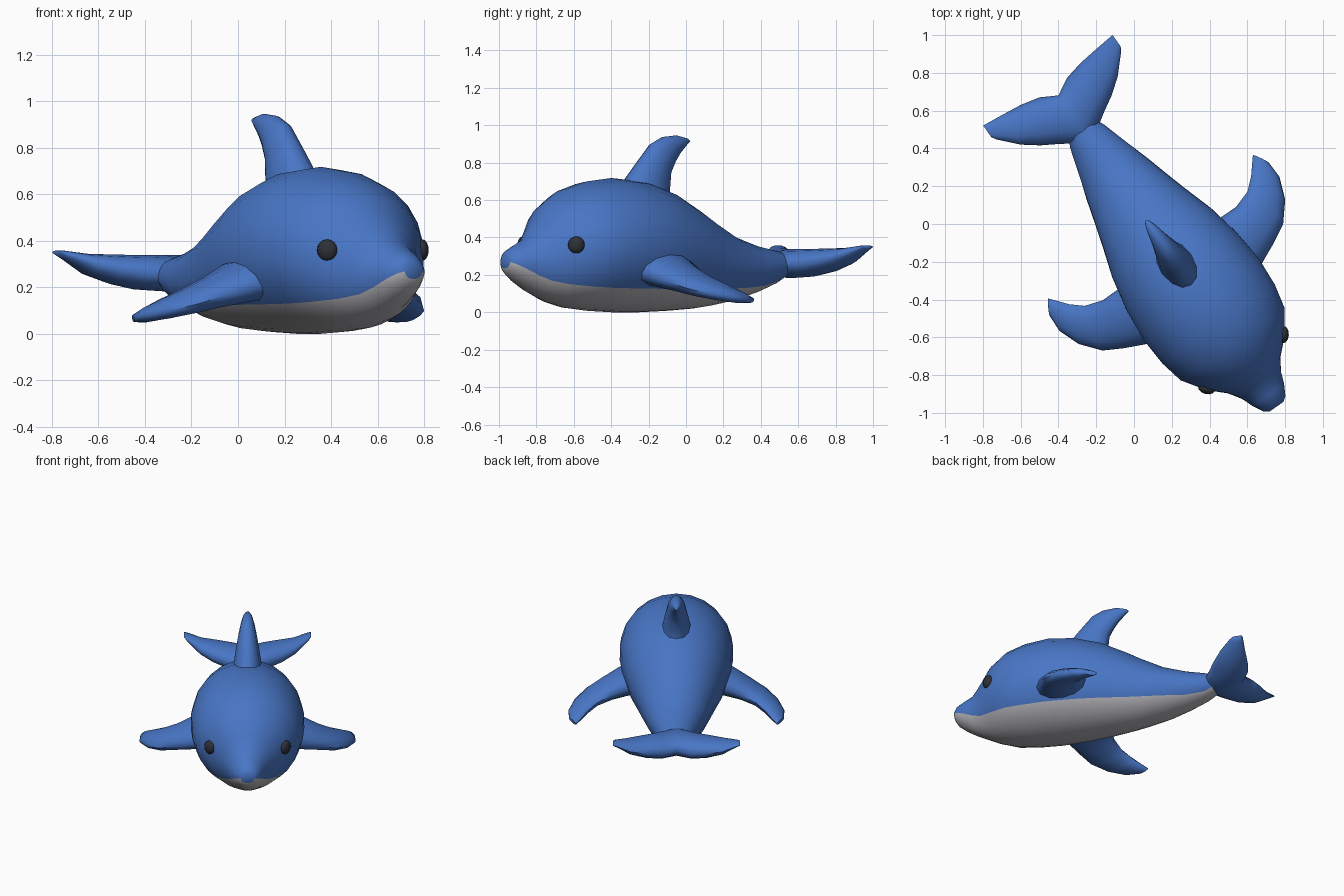
import bpy, bmesh, math
from mathutils import Vector, Matrix

if "Cube" in bpy.data.objects:
    bpy.data.objects.remove(bpy.data.objects["Cube"])

# Local frame: u = sideways, v = towards the tail; the animal is turned 35 degrees
PLACE = Matrix.Rotation(math.radians(35), 4, 'Z') @ Matrix.Translation((0.063, 0, 0))


def material(name, rgb):
    m = bpy.data.materials.new(name)
    m.diffuse_color = (*rgb, 1)
    m.use_nodes = True
    m.node_tree.nodes["Principled BSDF"].inputs["Base Color"].default_value = m.diffuse_color
    return m


BLUE = material("ocean blue", (0.065, 0.18, 0.56))
GREY = material("belly grey", (0.46, 0.46, 0.49))
DARK = material("eye black", (0.027, 0.03, 0.038))


def finish(name, bm, mats, angle=55):
    bmesh.ops.recalc_face_normals(bm, faces=bm.faces)
    bm.transform(PLACE)
    me = bpy.data.meshes.new(name)
    bm.to_mesh(me)
    bm.free()
    ob = bpy.data.objects.new(name, me)
    bpy.context.collection.objects.link(ob)
    for m in mats:
        me.materials.append(m)
    bpy.ops.object.select_all(action='DESELECT')
    ob.select_set(True)
    bpy.context.view_layer.objects.active = ob
    bpy.ops.object.shade_smooth_by_angle(angle=math.radians(angle))
    return ob


def loft(rings, grey_from=None):
    """Skin a list of closed rings; segments from grey_from on get material 1."""
    bm = bmesh.new()
    vs = [[bm.verts.new(p) for p in r] for r in rings]
    n = len(rings[0])
    for a, b in zip(vs, vs[1:]):
        for i in range(n):
            j = (i + 1) % n
            f = bm.faces.new((a[i], a[j], b[j], b[i]))
            if grey_from is not None and i >= grey_from:
                f.material_index = 1
    bm.faces.new(vs[0])
    bm.faces.new(vs[-1])
    return bm


# Body: v, half width, bottom, top, height of the colour line
BODY = [
    (-1.225, .045, .235, .300, .268), (-1.205, .072, .200, .332, .260),
    (-1.150, .102, .155, .362, .232), (-1.085, .127, .115, .395, .198),
    (-1.020, .170, .085, .485, .170), (-.940, .255, .052, .585, .150),
    (-.820, .338, .022, .660, .137), (-.690, .367, .008, .700, .130),
    (-.530, .377, .000, .718, .127), (-.350, .360, .000, .700, .125),
    (-.166, .322, .008, .640, .124), (.000, .268, .020, .550, .124),
    (.100, .238, .034, .488, .126), (.250, .195, .062, .405, .131),
    (.400, .147, .105, .357, .142), (.520, .110, .150, .332, .170),
    (.620, .065, .205, .310, .225)]
UP, LOW = 16, 10
rings = []
for v, w, zb, zt, line in BODY:
    h, zc = (zt - zb) / 2, (zt + zb) / 2
    a = math.asin((line - zc) / h)
    angs = [a + (math.pi - 2 * a) * i / UP for i in range(UP)]
    angs += [math.pi - a + (math.pi + 2 * a) * i / LOW for i in range(LOW)]
    rings.append([(w * math.cos(t), v, zc + h * math.sin(t)) for t in angs])
finish("body", loft(rings, UP), [BLUE, GREY])


def fin(name, sections, normal, sides=12):
    """Loft of lens sections: front point, rear point, half thickness."""
    nrm = Vector(normal).normalized()
    out = []
    for front, rear, t in sections:
        f, r = Vector(front), Vector(rear)
        mid, half = (f + r) / 2, (f - r) / 2
        out.append([mid + half * math.cos(k) + nrm * t * math.sin(k)
                    for k in (2 * math.pi * i / sides for i in range(sides))])
    return finish(name, loft(out), [BLUE])


# Dorsal fin
fin("dorsal_fin", [
    ((0, -.50, .63), (0, -.16, .55), .105),
    ((0, -.445, .70), (0, -.162, .65), .092),
    ((0, -.360, .80), (0, -.152, .745), .075),
    ((0, -.276, .90), (0, -.120, .80), .058),
    ((0, -.200, .937), (0, -.088, .845), .045),
    ((0, -.105, .946), (0, -.050, .885), .030),
    ((0, -.040, .930), (0, -.020, .912), .012)], (1, 0, 0))

# Side flippers, mirrored
FLIPPER = [
    ((.25, -.600, .235), (.25, -.235, .250), .10),
    ((.36, -.565, .205), (.34, -.235, .230), .088),
    ((.486, -.507, .165), (.431, -.236, .190), .068),
    ((.584, -.453, .130), (.526, -.205, .150), .055),
    ((.667, -.353, .098), (.588, -.151, .115), .044),
    ((.711, -.237, .075), (.630, -.100, .085), .032),
    ((.708, -.145, .065), (.662, -.062, .065), .016)]
for side, label in ((1, "left"), (-1, "right")):
    secs = [((f[0] * side, f[1], f[2]), (r[0] * side, r[1], r[2]), t)
            for f, r, t in FLIPPER]
    fin(label + "_flipper", secs, (.3 * side, 0, .95))

# Tail flukes: one loft from tip to tip
HALF = [
    (.418, .810, .418, .885, .350, .008), (.403, .785, .390, .882, .340, .018),
    (.313, .688, .300, .873, .298, .046), (.230, .625, .190, .860, .277, .064),
    (.145, .575, .088, .836, .265, .074)]


def fluke(s, row):
    uf, vf, ur, vr, z, t = row
    return ((s * uf, vf, z), (s * ur, vr, z), t)


fin("tail_flukes", [fluke(-1, r) for r in HALF]
    + [((0, .48, .255), (0, .787, .265), .078)]
    + [fluke(1, r) for r in reversed(HALF)], (0, 0, 1))

# Eyes: flattened balls set into the head
for side, label in ((1, "left"), (-1, "right")):
    bm = bmesh.new()
    bmesh.ops.create_uvsphere(bm, u_segments=12, v_segments=8, radius=.045)
    bm.transform(Matrix.Translation((side * .25, -.935, .36))
                 @ Matrix.Rotation(side * math.radians(-40), 4, 'Z')
                 @ Matrix.Diagonal((.6, 1, 1.02, 1)))
    finish(label + "_eye", bm, [DARK])
